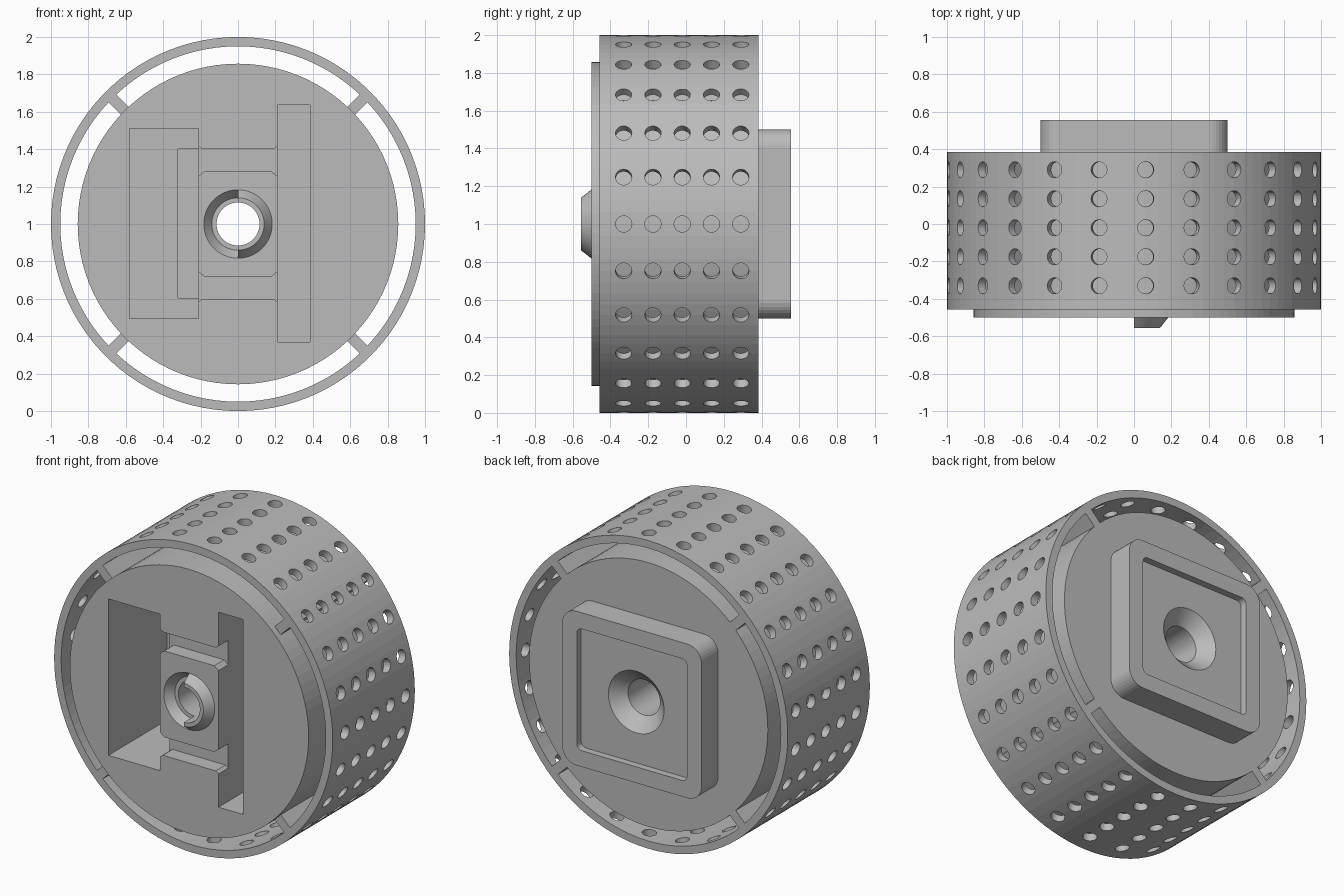
import bpy
import bmesh
from math import cos, sin, pi, radians
from mathutils import Matrix, Vector

if "Cube" in bpy.data.objects:
    bpy.data.objects.remove(bpy.data.objects["Cube"], do_unlink=True)

# Single material
grey = bpy.data.materials.new("plain grey")
grey.use_nodes = True
colour = (0.5, 0.5, 0.5, 1.0)
grey.diffuse_color = colour
grey.node_tree.nodes["Principled BSDF"].inputs["Base Color"].default_value = colour

CENTRE = 1.0                      # height of the drum axis
FRONT, RIM_FRONT, RIM_BACK, BACK = -0.50, -0.457, 0.385, 0.555
BORE = 0.115


def finish(name, bm):
    bmesh.ops.remove_doubles(bm, verts=bm.verts, dist=1e-5)
    bmesh.ops.recalc_face_normals(bm, faces=bm.faces)
    mesh = bpy.data.meshes.new(name)
    bm.to_mesh(mesh)
    bm.free()
    mesh.materials.append(grey)
    obj = bpy.data.objects.new(name, mesh)
    bpy.context.collection.objects.link(obj)
    return obj


def prism(name, outline, y0, y1):
    """Extrude an outline of (x, z) points along y."""
    bm = bmesh.new()
    face = bm.faces.new([bm.verts.new((x, y0, z)) for x, z in outline])
    made = bmesh.ops.extrude_face_region(bm, geom=[face])["geom"]
    moved = [v for v in made if isinstance(v, bmesh.types.BMVert)]
    bmesh.ops.translate(bm, verts=moved, vec=(0, y1 - y0, 0))
    return finish(name, bm)


def box(name, x0, x1, z0, z1, y0, y1):
    return prism(name, [(x0, z0), (x1, z0), (x1, z1), (x0, z1)], y0, y1)


def lathe(name, profile, steps, start=0, sweep=360):
    """Turn a closed (radius, y) profile about the drum axis."""
    bm = bmesh.new()
    full = sweep == 360
    rings = []
    for i in range(steps if full else steps + 1):
        a = radians(start + sweep * i / steps)
        rings.append([bm.verts.new((r * cos(a), y, CENTRE + r * sin(a))) for r, y in profile])
    n = len(profile)
    for i in range(steps):
        a, b = rings[i], rings[(i + 1) % len(rings)]
        for j in range(n):
            k = (j + 1) % n
            if profile[j][0] + profile[k][0] > 0:
                bm.faces.new((a[j], a[k], b[k], b[j]))
    if not full:
        bm.faces.new(rings[0])
        bm.faces.new(rings[-1])
    return finish(name, bm)


def rounded_square(half, radius, steps=8):
    points = []
    for q, (sx, sz) in enumerate(((1, 1), (-1, 1), (-1, -1), (1, -1))):
        for i in range(steps + 1):
            a = (q + i / steps) * pi / 2
            points.append((sx * (half - radius) + radius * cos(a),
                           CENTRE + sz * (half - radius) + radius * sin(a)))
    return points


def cut(target, *cutters):
    for cutter in cutters:
        mod = target.modifiers.new("cut", "BOOLEAN")
        mod.operation = "DIFFERENCE"
        mod.solver = "EXACT"
        mod.object = cutter
        bpy.context.view_layer.objects.active = target
        bpy.ops.object.modifier_apply(modifier=mod.name)


def discard(*objects):
    for obj in objects:
        bpy.data.objects.remove(obj, do_unlink=True)


# Perforated outer drum: rows of radial holes
drum = lathe("perforated_drum", [(0.95, RIM_FRONT), (1, RIM_FRONT), (1, RIM_BACK), (0.95, RIM_BACK)], 100)
bm = bmesh.new()
for i in range(25):
    a = 2 * pi * i / 25
    direction = Vector((cos(a), 0, sin(a)))
    turn = direction.to_track_quat("Z", "Y").to_matrix().to_4x4()
    for row in range(5):
        place = direction * 0.98 + Vector((0, -0.33 + 0.155 * row, CENTRE))
        bmesh.ops.create_cone(bm, cap_ends=True, segments=24, radius1=0.043, radius2=0.043,
                              depth=0.16, matrix=Matrix.Translation(place) @ turn)
holes = finish("hole_cutter", bm)
cut(drum, holes)
discard(holes)

# Diagonal ribs joining drum and core
for i, name in enumerate(("upper_left", "upper_right", "lower_right", "lower_left")):
    rib = box(name + "_rib", 0.84, 0.956, -0.03, 0.03, RIM_FRONT, RIM_BACK)
    spin = Matrix.Rotation(-radians(45 + 90 * i), 4, "Y")
    rib.data.transform(Matrix.Translation((0, 0, CENTRE)) @ spin)

# Core disc with front pockets
core = lathe("core_disc", [(0, FRONT), (0.857, FRONT), (0.857, RIM_BACK), (0, RIM_BACK)], 100)
wide_pocket = box("pocket_cutter", -0.58, -0.21, 0.495, 1.51, -0.6, 0.1)
inner_slot = box("slot_cutter", -0.32, -0.21, 0.605, 1.40, 0, 0.2)
tall_pocket = box("pocket_cutter", 0.21, 0.385, 0.37, 1.635, -0.6, 0.1)

# Shallow channels above and below the middle block, flared at the ends
half = [(0.225, 0.425), (0.19, 0.40), (-0.19, 0.40), (-0.225, 0.425),
        (-0.225, 0.245), (-0.18, 0.28), (0.18, 0.28), (0.225, 0.245)]
channels = [prism("channel_cutter", [(x, CENTRE + s * z) for x, z in half], -0.6, -0.40)
            for s in (1, -1)]

# Bore with a rear countersink, and a half-round seat in the front
bore = lathe("bore_cutter", [(0, -0.7), (BORE, -0.7), (BORE, 0.43), (0.2, 0.51), (0.2, 0.7), (0, 0.7)], 64)
seat = lathe("seat_cutter", [(0, -0.6), (0.183, -0.6), (0.183, FRONT), (0.14, -0.447), (0, -0.447)],
             32, 90, 180)
cut(core, wide_pocket, inner_slot, tall_pocket, *channels, bore, seat)

# Raised half collar on the other side of the bore
lathe("half_collar", [(BORE, -0.49), (0.183, -0.49), (0.183, FRONT), (0.14, -BACK), (BORE, -BACK)],
      32, -90, 180)

# Rounded square boss on the back with a shallow recess
boss = prism("back_boss", rounded_square(0.5, 0.1), RIM_BACK - 0.005, BACK)
recess = prism("recess_cutter", rounded_square(0.395, 0.035), 0.51, 0.7)
cut(boss, recess, bore)

discard(wide_pocket, inner_slot, tall_pocket, *channels, bore, seat, recess)
